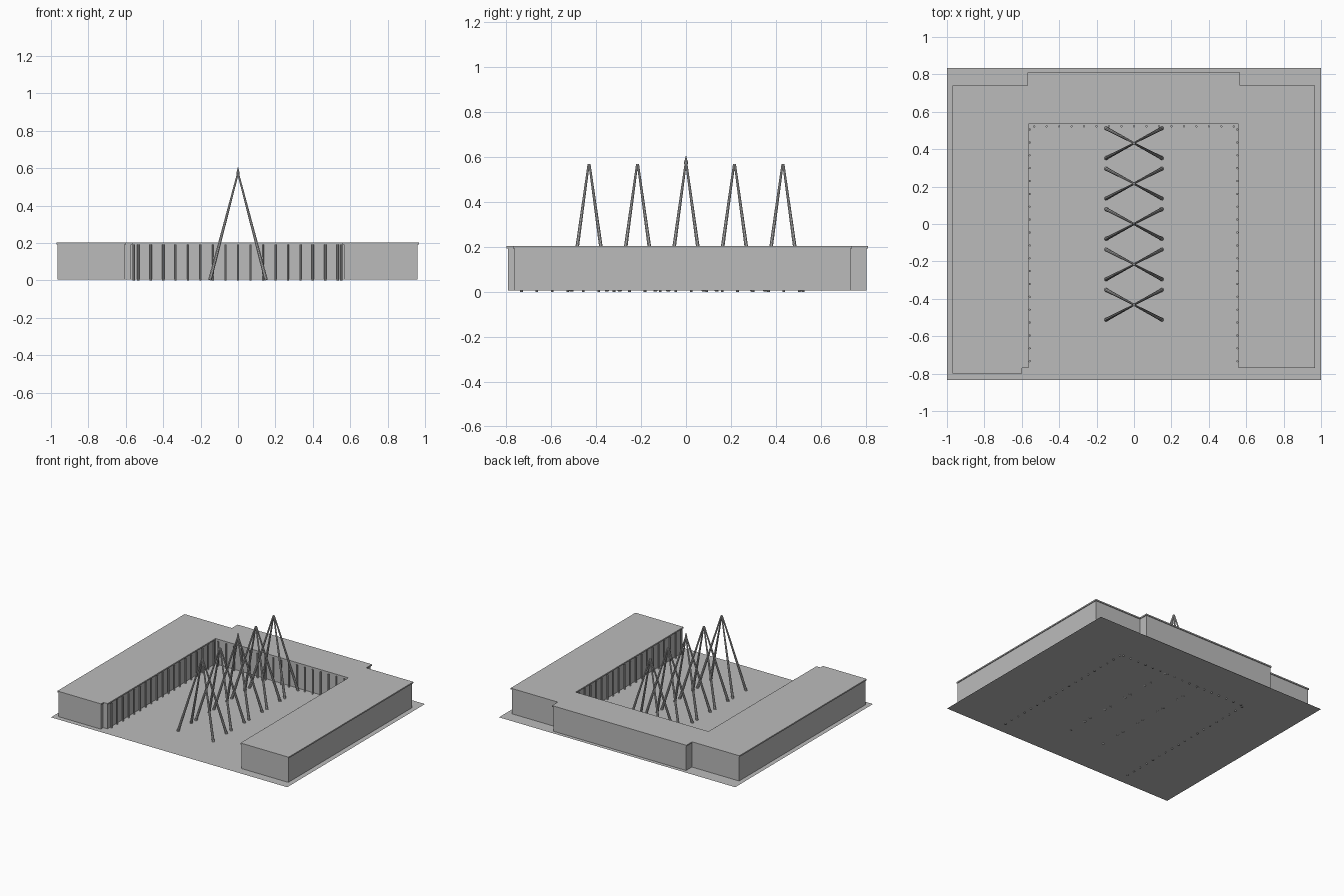
import bpy, bmesh
from mathutils import Vector

cube = bpy.data.objects.get("Cube")
if cube:
    bpy.data.objects.remove(cube)

stone = bpy.data.materials.new("plain_grey")
stone.use_nodes = True
GREY = (0.5, 0.5, 0.5, 1)
stone.diffuse_color = GREY
stone.node_tree.nodes["Principled BSDF"].inputs["Base Color"].default_value = GREY

GROUND, EAVE, TOP = 0.006, 0.193, 0.203


def finish(name, bm):
    """Turn a bmesh into a named grey object."""
    mesh = bpy.data.meshes.new(name)
    bm.to_mesh(mesh)
    bm.free()
    mesh.materials.append(stone)
    obj = bpy.data.objects.new(name, mesh)
    bpy.context.collection.objects.link(obj)
    return obj


def prism(name, outline, z0, z1):
    """Extrude a flat outline upward."""
    bm = bmesh.new()
    face = bm.faces.new([bm.verts.new((x, y, z0)) for x, y in outline])
    if z1 > z0:
        base = bmesh.ops.extrude_face_region(bm, geom=[face], use_keep_orig=True)
        tops = [v for v in base["geom"] if isinstance(v, bmesh.types.BMVert)]
        bmesh.ops.translate(bm, vec=(0, 0, z1 - z0), verts=tops)
        bmesh.ops.recalc_face_normals(bm, faces=bm.faces)
    return finish(name, bm)


def inset(outline, d):
    """Shrink a counter-clockwise, square-cornered outline."""
    pts = [Vector(p) for p in outline]
    result = []
    for i, p in enumerate(pts):
        a = (p - pts[i - 1]).normalized()
        b = (pts[(i + 1) % len(pts)] - p).normalized()
        result.append(p + d * Vector((-a.y - b.y, a.x + b.x)))
    return result


def rod(bm, start, end, r0, r1, sides=8):
    """Add a tapered rod between two points."""
    start, end = Vector(start), Vector(end)
    axis = end - start
    matrix = axis.to_track_quat('Z', 'Y').to_matrix().to_4x4()
    matrix.translation = (start + end) / 2
    bmesh.ops.create_cone(bm, cap_ends=True, segments=sides, radius1=r0,
                          radius2=r1, depth=axis.length, matrix=matrix)


# Ground sheet
prism("ground", [(-1, -.833), (1, -.833), (1, .833), (-1, .833)], GROUND, GROUND)

# U-shaped building: walls under a slightly overhanging flat roof
plan = [(-.97, -.8), (-.6, -.8), (-.6, -.77), (-.565, -.77), (-.565, .535),
        (.56, .535), (.56, -.77), (.967, -.77), (.967, .74), (.567, .74),
        (.567, .81), (-.57, .81), (-.57, .74), (-.97, .74)]
prism("walls", inset(plan, 0.006), GROUND, EAVE)
prism("roof", plan, EAVE, TOP)

# Posts lining the courtyard
spots = [(i * 0.0667, 0.522) for i in range(-8, 9)]
for x in (-0.557, 0.552):
    spots += [(x, 0.505 - i * 0.0688) for i in range(19)]
bm = bmesh.new()
for x, y in spots:
    rod(bm, (x, y, 0), (x, y, EAVE), 0.006, 0.006)
finish("courtyard_posts", bm)

# Row of four-legged pointed frames
for n in range(-2, 3):
    y = n * 0.216
    bm = bmesh.new()
    for sx in (-1, 1):
        for sy in (-1, 1):
            rod(bm, (sx * .15, y + sy * .08, .003), (sx * .002, y + sy * .002, .568),
                0.010, 0.005)
    finish(f"pole_frame_{n + 3}", bm)

# Pointed finial on the middle frame
bm = bmesh.new()
rod(bm, (0, 0, .55), (0, 0, .575), 0.004, 0.009)
rod(bm, (0, 0, .575), (0, 0, .605), 0.009, 0.001)
finish("finial", bm)
